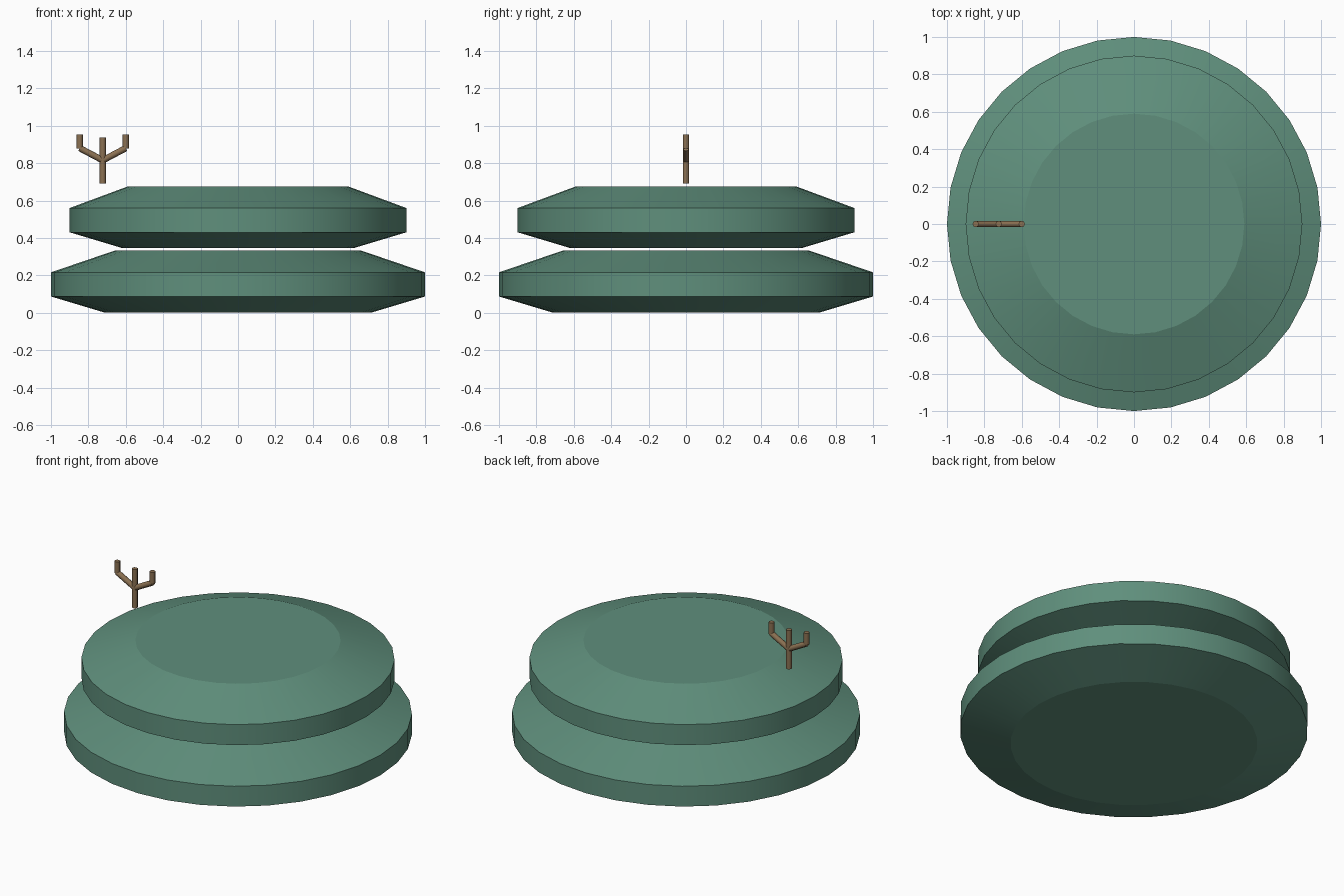
import bpy, bmesh, math
from mathutils import Vector

if "Cube" in bpy.data.objects:
    bpy.data.objects.remove(bpy.data.objects["Cube"])


def make_material(name, rgb):
    mat = bpy.data.materials.new(name)
    mat.diffuse_color = (*rgb, 1.0)
    mat.use_nodes = True
    mat.node_tree.nodes["Principled BSDF"].inputs["Base Color"].default_value = mat.diffuse_color
    return mat


green = make_material("sage_green", (0.115, 0.275, 0.202))
brown = make_material("twig_brown", (0.26, 0.165, 0.085))


def finish(name, bm, mat, angle):
    bmesh.ops.recalc_face_normals(bm, faces=bm.faces)
    mesh = bpy.data.meshes.new(name)
    bm.to_mesh(mesh)
    bm.free()
    mesh.materials.append(mat)
    obj = bpy.data.objects.new(name, mesh)
    bpy.context.collection.objects.link(obj)
    bpy.ops.object.select_all(action='DESELECT')
    obj.select_set(True)
    bpy.context.view_layer.objects.active = obj
    bpy.ops.object.shade_smooth_by_angle(angle=math.radians(angle))


def lathe(name, profile, mat, sides=32):
    """Closed disc turned from (radius, height) points."""
    bm = bmesh.new()
    rings = [[bm.verts.new((r * math.cos(math.tau * i / sides),
                            r * math.sin(math.tau * i / sides), z))
              for i in range(sides)] for r, z in profile]
    for low, high in zip(rings, rings[1:]):
        for i in range(sides):
            j = (i + 1) % sides
            bm.faces.new((low[i], low[j], high[j], high[i]))
    bm.faces.new(rings[0])
    bm.faces.new(rings[-1])
    finish(name, bm, mat, 15)


def rod(name, start, end, radius, mat, sides=8):
    """Capped cylinder between two points."""
    a, b = Vector(start), Vector(end)
    axis = b - a
    bm = bmesh.new()
    bmesh.ops.create_cone(bm, cap_ends=True, segments=sides, radius1=radius,
                          radius2=radius, depth=axis.length)
    bm.transform(axis.to_track_quat('Z', 'Y').to_matrix().to_4x4())
    bmesh.ops.translate(bm, verts=bm.verts, vec=(a + b) / 2)
    finish(name, bm, mat, 50)


# Two stacked bevelled discs
lathe("lower_disc", [(0.71, 0.0), (1.0, 0.087), (1.0, 0.216), (0.66, 0.332)], green)
lathe("upper_disc", [(0.62, 0.346), (0.9, 0.43), (0.9, 0.56), (0.59, 0.675)], green)

# Forked twig floating above the left rim
X = -0.723
R = 0.017
rod("twig_stem", (X, 0, 0.692), (X, 0, 0.938), R, brown)
for side, label in ((-1, "left"), (1, "right")):
    tip_x = X + side * 0.123
    rod(f"twig_{label}_arm", (X, 0, 0.815), (tip_x, 0, 0.88), R, brown)
    rod(f"twig_{label}_tip", (tip_x, 0, 0.878), (tip_x, 0, 0.953), R, brown)
